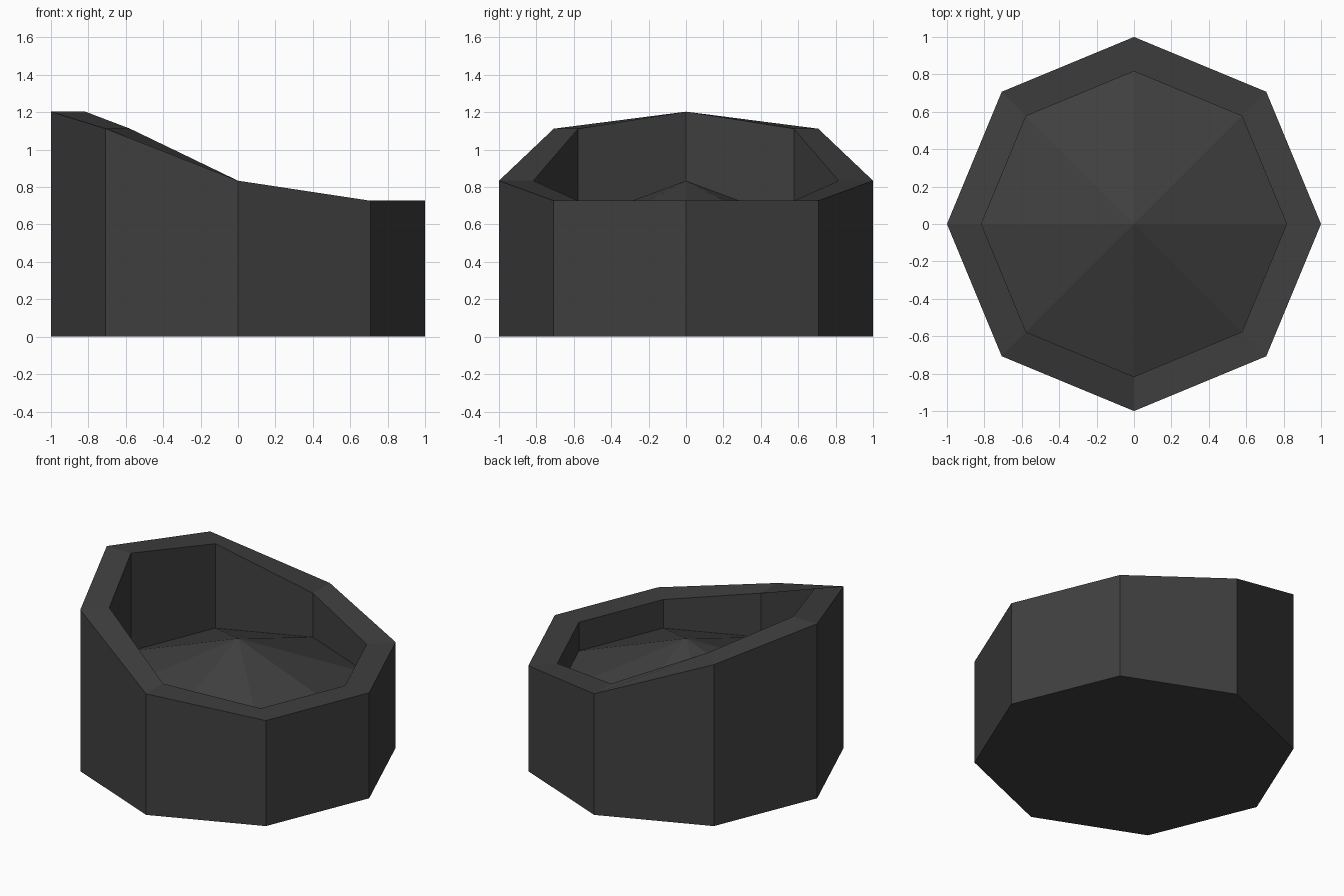
import bpy
import bmesh
from math import cos, sin, tau

cube = bpy.data.objects.get("Cube")
if cube:
    bpy.data.objects.remove(cube, do_unlink=True)

SIDES = 8
INNER = 0.816
FLOOR_Z = 0.53
APEX_Z = 0.834
# Rim heights from the low +x corner round to the high -x corner
RIM = [0.727, 0.727, 0.834, 1.112, 1.203]

grey = bpy.data.materials.new("dark_grey")
grey.use_nodes = True
colour = (0.05, 0.05, 0.05, 1)
grey.diffuse_color = colour
grey.node_tree.nodes["Principled BSDF"].inputs["Base Color"].default_value = colour


def ring(bm, radius, height):
    """Octagon of vertices; height is a function of the corner index."""
    return [bm.verts.new((radius * cos(tau * i / SIDES),
                          radius * sin(tau * i / SIDES), height(i)))
            for i in range(SIDES)]


def bridge(bm, lower, upper):
    for i in range(SIDES):
        j = (i + 1) % SIDES
        bm.faces.new((lower[i], lower[j], upper[j], upper[i]))


def finish(bm, name):
    mesh = bpy.data.meshes.new(name)
    bm.to_mesh(mesh)
    bm.free()
    mesh.materials.append(grey)
    obj = bpy.data.objects.new(name, mesh)
    bpy.context.collection.objects.link(obj)


def rim_height(i):
    return RIM[min(i, SIDES - i)]


# Basin: base, outer wall, sloping rim, inner wall and raised conical floor
bm = bmesh.new()
base = ring(bm, 1, lambda i: 0)
rim_outer = ring(bm, 1, rim_height)
rim_inner = ring(bm, INNER, rim_height)
floor_edge = ring(bm, INNER, lambda i: FLOOR_Z)
bm.faces.new(base[::-1])
for lower, upper in ((base, rim_outer), (rim_outer, rim_inner), (rim_inner, floor_edge)):
    bridge(bm, lower, upper)
apex = bm.verts.new((0, 0, APEX_Z))
for i in range(SIDES):
    bm.faces.new((floor_edge[i], floor_edge[(i + 1) % SIDES], apex))
finish(bm, "octagonal_basin")
